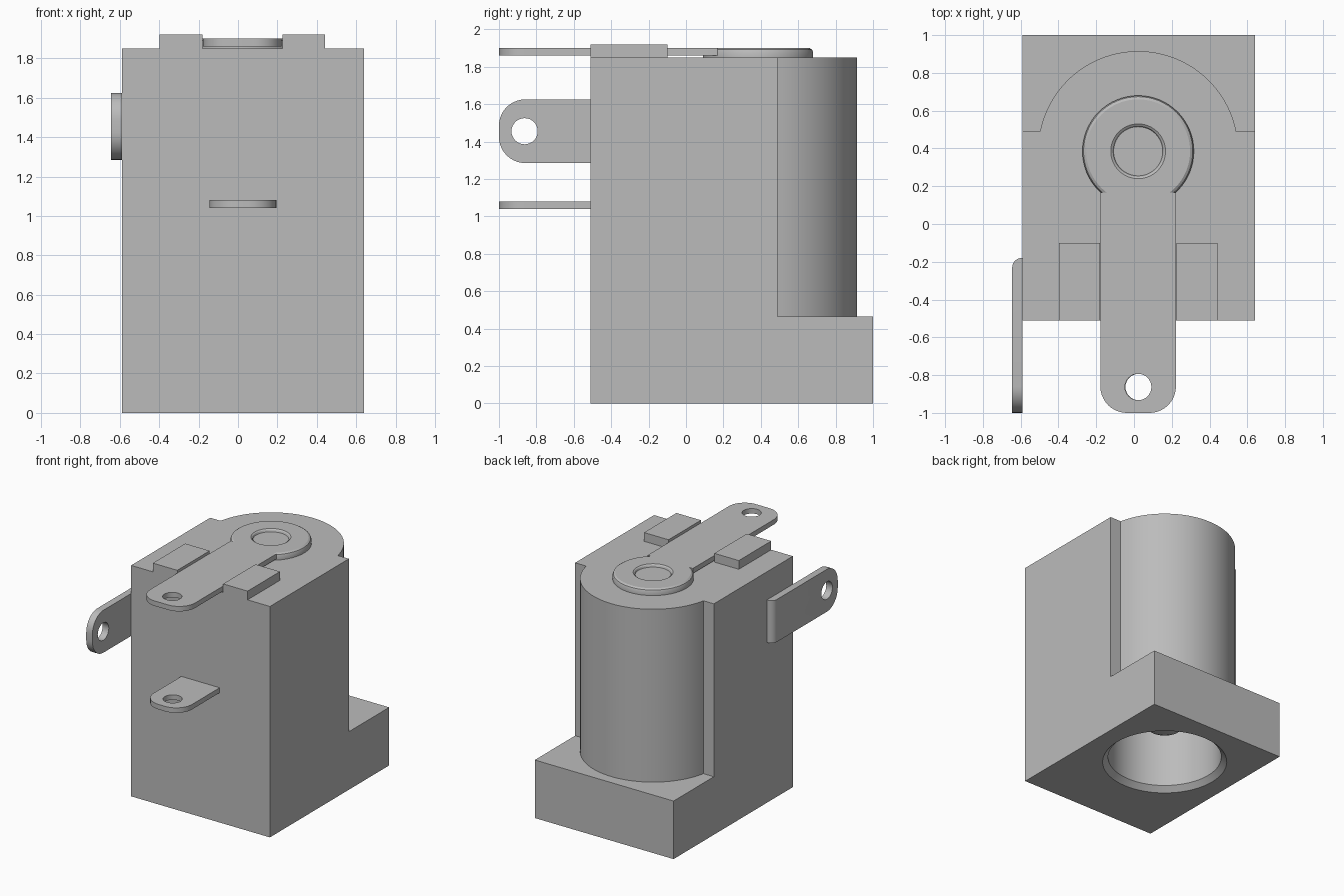
import bpy, bmesh
from math import sin, cos, pi, asin, radians
from mathutils import Matrix, Vector

old = bpy.data.objects.get("Cube")
if old:
    bpy.data.objects.remove(old, do_unlink=True)

GREY = (0.5, 0.5, 0.5, 1)
mat = bpy.data.materials.new("light grey")
mat.use_nodes = True
mat.diffuse_color = GREY
mat.node_tree.nodes["Principled BSDF"].inputs["Base Color"].default_value = GREY

CX, CY = 0.022, 0.385                       # axis of the barrel
LEFT, RIGHT, FRONT, BACK, TOP = -0.59, 0.64, -0.51, 1.0, 1.85
STEP_Y, STEP_Z, BARREL = 0.49, 0.465, 0.53


def finish(name, bm):
    bmesh.ops.recalc_face_normals(bm, faces=bm.faces)
    mesh = bpy.data.meshes.new(name)
    bm.to_mesh(mesh)
    bm.free()
    mesh.materials.append(mat)
    ob = bpy.data.objects.new(name, mesh)
    bpy.context.collection.objects.link(ob)
    return ob


def activate(ob):
    bpy.ops.object.select_all(action="DESELECT")
    ob.select_set(True)
    bpy.context.view_layer.objects.active = ob


def smooth(ob):
    activate(ob)
    bpy.ops.object.shade_smooth_by_angle(angle=radians(30))


def prism(name, outline, z0, z1):
    bm = bmesh.new()
    face = bm.faces.new([bm.verts.new((x, y, z0)) for x, y in outline])
    up = bmesh.ops.extrude_face_region(bm, geom=[face])["geom"]
    bmesh.ops.translate(bm, vec=(0, 0, z1 - z0),
                        verts=[v for v in up if isinstance(v, bmesh.types.BMVert)])
    return finish(name, bm)


def box(name, x0, x1, y0, y1, z0, z1):
    return prism(name, [(x0, y0), (x1, y0), (x1, y1), (x0, y1)], z0, z1)


def lathe(name, profile, steps=64):
    """Revolve (radius, height) points, starting and ending on the axis."""
    bm = bmesh.new()
    verts = [bm.verts.new((CX + r, CY, z)) for r, z in profile]
    edges = [bm.edges.new(pair) for pair in zip(verts, verts[1:])]
    bmesh.ops.spin(bm, geom=verts + edges, cent=(CX, CY, 0), axis=(0, 0, 1),
                   angle=2 * pi, steps=steps)
    bmesh.ops.remove_doubles(bm, verts=bm.verts, dist=0.0001)
    return finish(name, bm)


def combine(ob, other, operation):
    other.hide_render = True
    mod = ob.modifiers.new("combine", "BOOLEAN")
    mod.operation, mod.solver, mod.object = operation, "EXACT", other
    activate(ob)
    bpy.ops.object.modifier_apply(modifier=mod.name)
    bpy.data.objects.remove(other, do_unlink=True)


def arc(cx, cy, r, a0, a1, n):
    return [(cx + r * cos(a0 + (a1 - a0) * i / n), cy + r * sin(a0 + (a1 - a0) * i / n))
            for i in range(n + 1)]


def terminal(name, half, y_end, thick):
    """Flat lug along y: rounded tip at y = -1, with a solder hole."""
    r = 0.14
    outline = ([(half, y_end), (-half, y_end)]
               + arc(r - half, r - 1, r, pi, 1.5 * pi, 10)
               + arc(half - r, r - 1, r, 1.5 * pi, 2 * pi, 10))
    ob = prism(name, outline, 0, thick)
    hole = prism("hole_cutter", arc(0, -0.863, 0.07, 0, 2 * pi * 31 / 32, 31), -0.1, thick + 0.1)
    combine(ob, hole, "DIFFERENCE")
    return ob


# Housing: square foot, upright column with a round back, and a chamfered bore
housing = box("housing", LEFT, RIGHT, FRONT, BACK, 0, STEP_Z)
a = asin((STEP_Y - CY) / BARREL)
column = prism("column", [(LEFT, STEP_Y), (LEFT, FRONT), (RIGHT, FRONT), (RIGHT, STEP_Y)]
               + arc(CX, CY, BARREL, a, pi - a, 48), STEP_Z, TOP)
combine(housing, column, "UNION")
bore = lathe("bore_cutter", [(0, -0.03), (0.497, -0.03), (0.426, 0.041), (0.426, 1.65), (0, 1.65)])
combine(housing, bore, "DIFFERENCE")
smooth(housing)

# Centre pin inside the bore
smooth(lathe("centre_pin", [(0, 0.29), (0.1, 0.29), (0.128, 0.302), (0.14, 0.33), (0.14, 1.67), (0, 1.67)], 32))

# Top terminal: strap joined to a dished rivet head
top = terminal("top_terminal", 0.2, 0.168, 0.04)
top.data.transform(Matrix.Translation((CX, 0, 1.86)))
rivet = lathe("rivet_head", [(0, TOP), (0.295, TOP), (0.295, 1.875), (0.289, 1.891), (0.275, 1.9),
                             (0.145, 1.9), (0.135, 1.893), (0.13, 1.88), (0, 1.88)])
combine(top, rivet, "UNION")
smooth(top)

# Front terminal
front = terminal("front_terminal", 0.17, FRONT + 0.03, 0.04)
front.data.transform(Matrix.Translation((CX + 0.003, 0, 1.04)))
smooth(front)

# Side terminal: lug on edge, with its outer rear corner rounded by the bend
side = terminal("side_terminal", 0.17, -0.18, 0.055)
side.data.transform(Matrix.Translation((LEFT, 0, 1.455)) @ Matrix.Rotation(-pi / 2, 4, "Y"))
bm = bmesh.new()
bm.from_mesh(side.data)
outer = LEFT - 0.055
corner = [e for e in bm.edges
          if all(abs(v.co.x - outer) < 0.001 and abs(v.co.y + 0.18) < 0.001 for v in e.verts)]
bmesh.ops.bevel(bm, geom=corner, offset=0.05, segments=6, profile=0.5, affect="EDGES")
bm.to_mesh(side.data)
bm.free()
smooth(side)

# Guide blocks either side of the strap
for label, s in (("left", 1), ("right", -1)):
    x0, x1 = sorted((CX + s * 0.203, CX + s * 0.42))
    box(label + "_guide_block", x0, x1, FRONT, -0.1, TOP - 0.02, 1.92)
